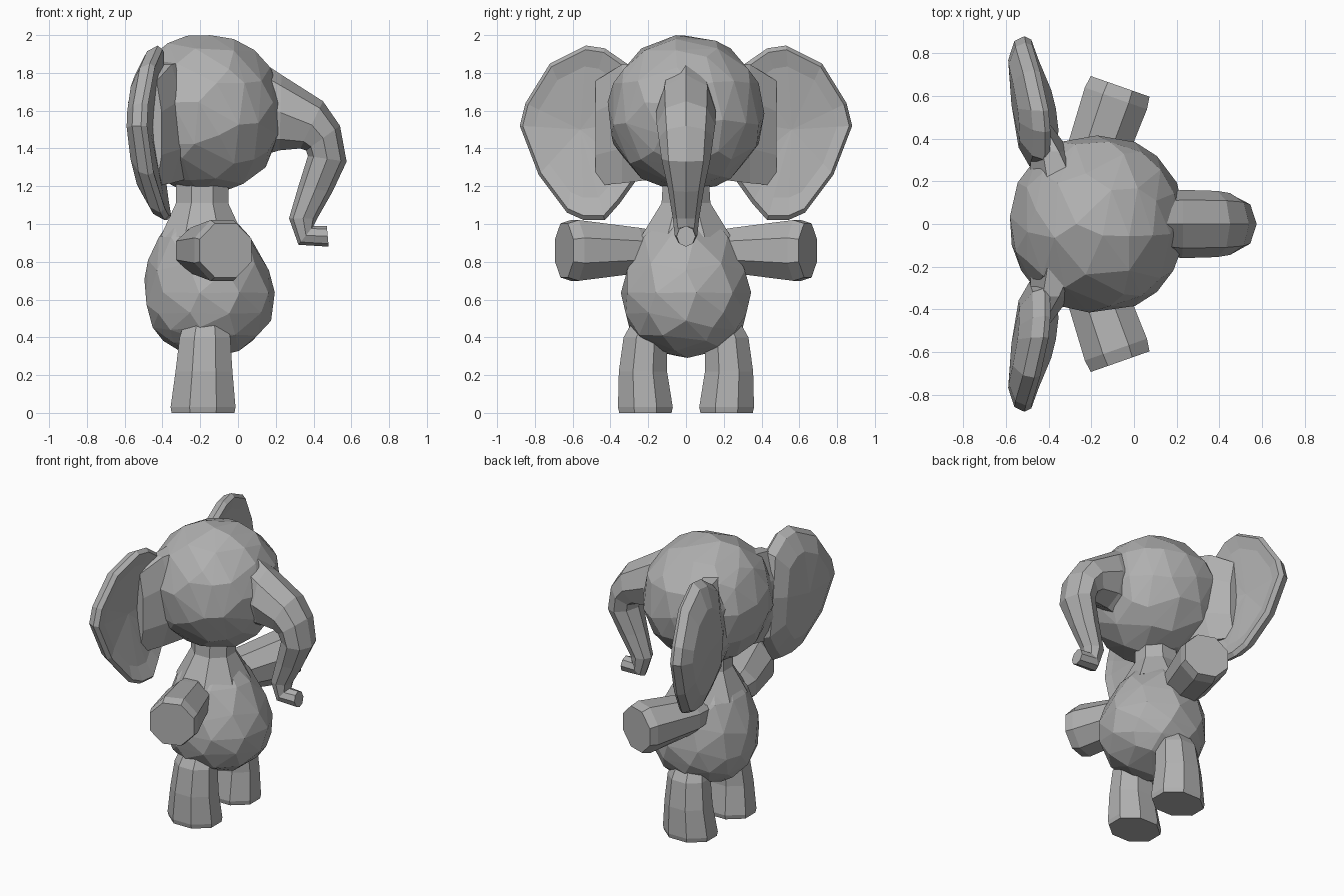
import bpy, bmesh, math
from mathutils import Vector

if "Cube" in bpy.data.objects:
    bpy.data.objects.remove(bpy.data.objects["Cube"])

GREY = (0.44, 0.44, 0.44, 1)
mat = bpy.data.materials.new("grey_skin")
mat.use_nodes = True
mat.diffuse_color = GREY
mat.node_tree.nodes["Principled BSDF"].inputs["Base Color"].default_value = GREY


def finish(name, bm):
    bmesh.ops.recalc_face_normals(bm, faces=bm.faces)
    mesh = bpy.data.meshes.new(name)
    bm.to_mesh(mesh)
    bm.free()
    mesh.materials.append(mat)
    obj = bpy.data.objects.new(name, mesh)
    bpy.context.collection.objects.link(obj)
    return obj


def loft(name, rings, tips=(None, None)):
    """Skin a list of rings; close each end flat, or as a fan to a tip."""
    bm = bmesh.new()
    loops = [[bm.verts.new(p) for p in ring] for ring in rings]
    n = len(loops[0])
    for a, b in zip(loops, loops[1:]):
        for i in range(n):
            j = (i + 1) % n
            bm.faces.new((a[i], a[j], b[j], b[i]))
    for ring, tip in zip((loops[0], loops[-1]), tips):
        if tip is None:
            bm.faces.new(ring)
        else:
            v = bm.verts.new(tip)
            for i in range(n):
                bm.faces.new((ring[i], ring[(i + 1) % n], v))
    return finish(name, bm)


def ring(centre, u, v, phase=0.5, sides=8):
    c, u, v = Vector(centre), Vector(u), Vector(v)
    angles = [math.tau * (i + phase) / sides for i in range(sides)]
    return [c + u * math.cos(a) + v * math.sin(a) for a in angles]


def faceted_ball(name, shape, ratio):
    """Icosphere reshaped by a function, then thinned to large facets."""
    bm = bmesh.new()
    bmesh.ops.create_icosphere(bm, subdivisions=3, radius=1)
    for v in bm.verts:
        v.co = shape(v.co)
    obj = finish(name, bm)
    obj.modifiers.new("facets", "DECIMATE").ratio = ratio


# Head: round, a little blunt at the face and the back
def head_shape(p):
    blunt = math.copysign(abs(p.x) ** 0.88, p.x)
    return Vector((-0.172 + 0.41 * blunt, 0.415 * p.y, 1.585 + 0.415 * p.z))


# Body: pear shape, heavy at the bottom and narrow at the shoulders
def body_shape(p):
    up = max(0, p.z)
    taper = 1 - 0.2 * up ** 1.5
    return Vector((-0.15 - 0.05 * up + 0.345 * p.x * taper, 0.345 * p.y * taper,
                   0.72 + 0.42 * (p.z - 0.2 * (1 - p.z ** 2))))


faceted_ball("head", head_shape, 0.5)
faceted_ball("body", body_shape, 0.42)

# Neck
loft("neck", [ring((-0.19, 0, z), (r, 0, 0), (0, w, 0))
              for z, r, w in ((0.93, 0.24, 0.26), (1.11, 0.15, 0.14), (1.26, 0.15, 0.13))])

# Trunk: inner point, outer point (x, z) and half width of each ring
TRUNK = [((0.12, 1.36), (0.08, 1.89), 0.14), ((0.22, 1.39), (0.23, 1.79), 0.16),
         ((0.33, 1.40), (0.45, 1.65), 0.155), ((0.36, 1.39), (0.54, 1.52), 0.145),
         ((0.37, 1.36), (0.575, 1.33), 0.13), ((0.32, 1.20), (0.50, 1.17), 0.095),
         ((0.27, 1.03), (0.42, 1.03), 0.07), ((0.32, 0.89), (0.40, 0.99), 0.06),
         ((0.48, 0.88), (0.47, 0.99), 0.05)]
rings = []
for inner, outer, w in TRUNK:
    a, b = Vector((inner[0], 0, inner[1])), Vector((outer[0], 0, outer[1]))
    rings.append(ring((a + b) / 2, (b - a) / 2, (0, w, 0), phase=0))
loft("trunk", rings)

# Ear outline (y, z)
EAR = [(0.30, 1.84), (0.43, 1.93), (0.53, 1.945), (0.72, 1.85), (0.85, 1.64),
       (0.88, 1.52), (0.78, 1.26), (0.63, 1.06), (0.54, 1.02), (0.43, 1.02),
       (0.35, 1.11), (0.25, 1.25), (0.25, 1.55)]
EAR_MID = (0.56, 1.50)


def ear_point(y, z, size, depth, s):
    y = EAR_MID[0] + (y - EAR_MID[0]) * size
    z = EAR_MID[1] + (z - EAR_MID[1]) * size
    bow = -0.485 + 0.3 * (z - 1.55) ** 2
    lean = 0.12 * (EAR_MID[0] - y)
    return (bow + lean + depth, s * y, z)


for s, side in ((1, "left"), (-1, "right")):
    # Ear: nearly flat front, thin edge and swollen back
    layers = [(0.75, 0.03), (0.95, 0.04), (1.0, 0.01), (0.93, -0.04), (0.65, -0.08)]
    loft(side + "_ear",
         [[ear_point(y, z, size, d, s) for y, z in EAR] for size, d in layers],
         (ear_point(*EAR_MID, 0, 0.02, s), ear_point(*EAR_MID, 0, -0.09, s)))

    # Ear root: wedge that joins the ear to the head
    loft(side + "_ear_root",
         [ring((x, s * y, z), (rx, 0, 0), (0, 0, rz))
          for x, y, z, rx, rz in ((-0.34, 0.18, 1.55, 0.16, 0.34),
                                  (-0.39, 0.34, 1.53, 0.10, 0.34),
                                  (-0.45, 0.48, 1.48, 0.05, 0.30))])

    # Arm: reaches out to the side and slightly forward
    along = Vector((0.33, s * 0.94, 0)).normalized()
    across = Vector((along.y, -along.x, 0))
    end = Vector((-0.065, s * 0.645, 0.86))
    loft(side + "_arm",
         [ring(end - along * d, across * w, (0, 0, h))
          for d, w, h in ((0.52, 0.10, 0.11), (0.40, 0.15, 0.13),
                          (0.06, 0.167, 0.174), (0.0, 0.158, 0.155))])

    # Leg: eight sided, wider at the foot
    loft(side + "_leg",
         [ring((x, s * y, z), (rx, 0, 0), (0, ry, 0))
          for x, y, z, rx, ry in ((-0.17, 0.17, 0.52, 0.11, 0.10),
                                  (-0.175, 0.215, 0.40, 0.145, 0.125),
                                  (-0.18, 0.228, 0.22, 0.163, 0.138),
                                  (-0.185, 0.215, 0.03, 0.186, 0.157),
                                  (-0.185, 0.215, 0.0, 0.18, 0.15))])
